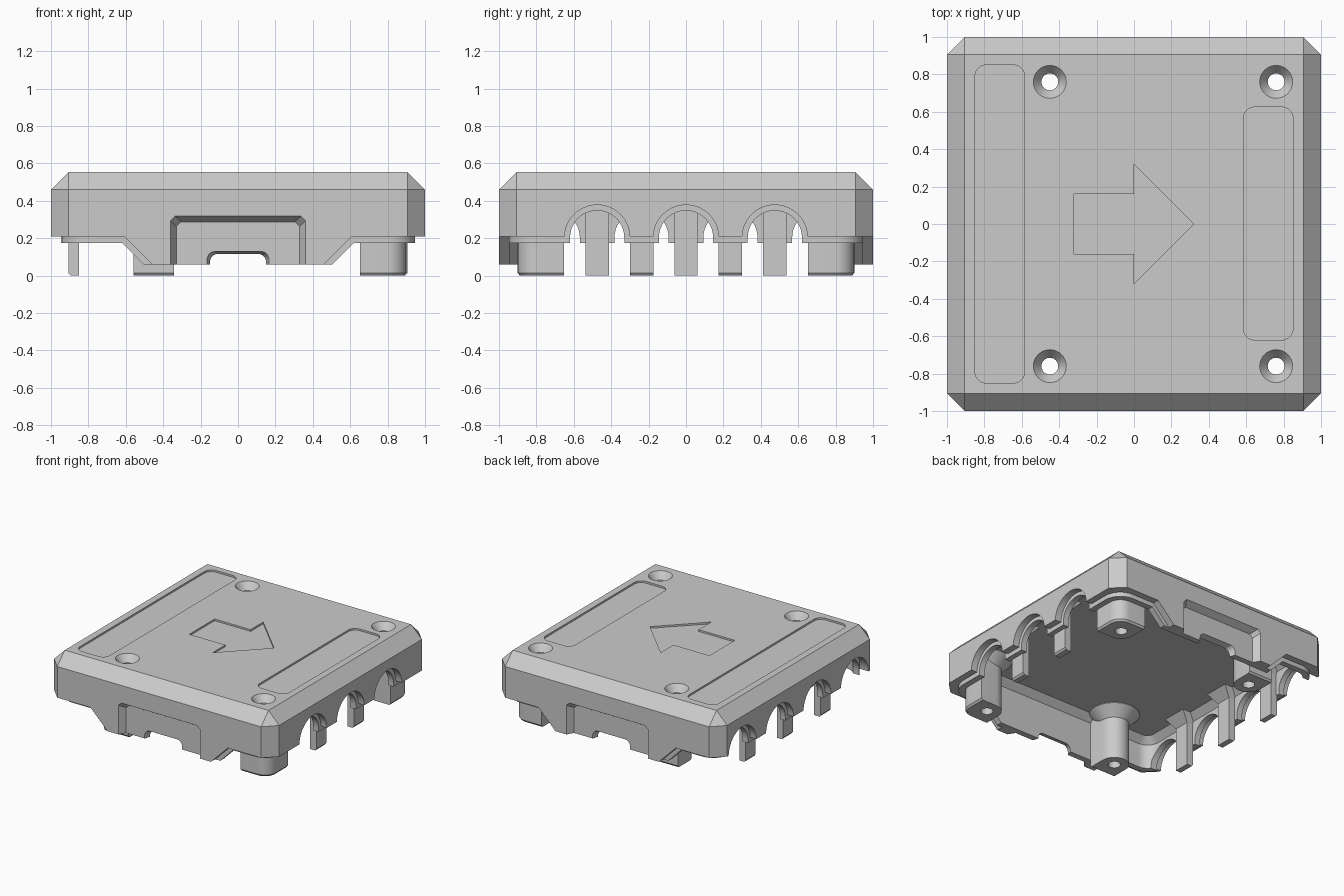
import bpy, bmesh, math

if "Cube" in bpy.data.objects:
    bpy.data.objects.remove(bpy.data.objects["Cube"])

grey = bpy.data.materials.new("plain grey")
grey.diffuse_color = (0.6, 0.6, 0.6, 1)
grey.use_nodes = True
grey.node_tree.nodes["Principled BSDF"].inputs["Base Color"].default_value = grey.diffuse_color


def loft(name, rings):
    """Closed solid through rings with equal point counts."""
    bm = bmesh.new()
    vs = [[bm.verts.new(p) for p in r] for r in rings]
    n = len(vs[0])
    bm.faces.new(vs[0])
    bm.faces.new(vs[-1])
    for a, b in zip(vs, vs[1:]):
        for i in range(n):
            j = (i + 1) % n
            bm.faces.new((a[i], a[j], b[j], b[i]))
    bmesh.ops.remove_doubles(bm, verts=bm.verts, dist=1e-5)
    bmesh.ops.recalc_face_normals(bm, faces=bm.faces)
    me = bpy.data.meshes.new(name)
    bm.to_mesh(me)
    bm.free()
    me.materials.append(grey)
    ob = bpy.data.objects.new(name, me)
    bpy.context.collection.objects.link(ob)
    return ob


def prism(name, pts, lo, hi, axis="z"):
    put = {"x": lambda a, b, h: (h, a, b),
           "y": lambda a, b, h: (a, h, b),
           "z": lambda a, b, h: (a, b, h)}[axis]
    return loft(name, [[put(a, b, h) for a, b in pts] for h in (lo, hi)])


def arc(cx, cy, r, a0, a1, n=8):
    return [(cx + r * math.cos(math.radians(a0 + (a1 - a0) * i / n)),
             cy + r * math.sin(math.radians(a0 + (a1 - a0) * i / n))) for i in range(n + 1)]


def rect(x0, x1, y0, y1, r=0.0):
    if r == 0:
        return [(x0, y0), (x1, y0), (x1, y1), (x0, y1)]
    return (arc(x1 - r, y1 - r, r, 0, 90) + arc(x0 + r, y1 - r, r, 90, 180)
            + arc(x0 + r, y0 + r, r, 180, 270) + arc(x1 - r, y0 + r, r, 270, 360))


def octagon(h, c, z):
    k = h - c
    return [(h, -k, z), (h, k, z), (k, h, z), (-k, h, z),
            (-h, k, z), (-h, -k, z), (-k, -h, z), (k, -h, z)]


def rounded(h, r, z):
    return [(x, y, z) for x, y in rect(-h, h, -h, h, r)]


def circle(x, y, r, z, n=32):
    return [(px, py, z) for px, py in arc(x, y, r, 0, 360, n)[:-1]]


def combine(ob, other, op):
    """Apply a boolean and discard the helper."""
    m = ob.modifiers.new("cut", "BOOLEAN")
    m.operation, m.object, m.solver = op, other, "EXACT"
    dg = bpy.context.evaluated_depsgraph_get()
    dg.update()
    me = bpy.data.meshes.new_from_object(ob.evaluated_get(dg))
    ob.modifiers.clear()
    ob.data = me
    bpy.data.objects.remove(other)


def cut(ob, other):
    combine(ob, other, "DIFFERENCE")


def add(ob, other):
    combine(ob, other, "UNION")


arches = [(1, y) for y in (-0.475, 0, 0.475)] + [(-1, y) for y in (-0.7125, -0.2375, 0.2375, 0.7125)]
tabs = [(1, y) for y in (-0.2375, 0.2375)] + [(-1, y) for y in (-0.475, 0, 0.475)]
posts = [(x, s) for x in (-0.45, 0.76) for s in (-1, 1)]
CEIL = 0.42


def trim(ob, edge, wide, narrow, radius):
    """Trim the side rims and open the cable arches."""
    for s in (-1, 1):
        cut(ob, prism("trim", [(s * 1.1, -0.1), (s * 1.1, edge), (s * wide, edge),
                               (s * narrow, 0.06), (s * narrow, -0.1)], -1.1, 1.1, "y"))
    for s, y in arches:
        pts = arc(y, 0.203, radius, 0, 180, 20) + [(y - radius, 0), (y + radius, 0)]
        cut(ob, prism("arch", pts, *sorted((s * 0.8, s * 1.1)), "x"))


# outer cover with chamfered rim and corners
cover = loft("cover", [octagon(1, 0.095, 0.06), octagon(1, 0.095, 0.46), octagon(0.905, 0, 0.555)])
cut(cover, loft("cavity", [octagon(0.93, 0.07, 0), octagon(0.93, 0.07, CEIL - 0.04),
                           octagon(0.89, 0.03, CEIL)]))
trim(cover, 0.21, 0.61, 0.46, 0.175)

# inner locating lip
lip = loft("lip", [rounded(0.947, 0.14, 0.06), rounded(0.947, 0.14, CEIL + 0.02)])
cut(lip, loft("cavity", [rounded(0.9, 0.1, 0), rounded(0.9, 0.1, CEIL - 0.05),
                         rounded(0.84, 0.04, CEIL + 0.01), rounded(0.84, 0.04, 0.5)]))
trim(lip, 0.175, 0.62, 0.505, 0.145)
add(cover, lip)

# recessed end panels with a backing and a rounded, tapered notch
for s in (-1, 1):
    add(cover, prism("backing", rect(-0.37, 0.37, 0.0601, 0.35), *sorted((s * 0.901, s * 0.975)), "y"))
    rings = []
    for y, w, z in ((1.02, 0.374, 0.33), (0.947, 0.33, 0.288)):
        c = 0.025
        rings.append([(-w, s * y, 0), (w, s * y, 0), (w, s * y, z - c),
                      (w - c, s * y, z), (c - w, s * y, z), (-w, s * y, z - c)])
    cut(cover, loft("recess", rings))
    cut(cover, loft("notch", [[(px, s * y, pz) for px, pz in rect(-w, w, -0.1, z, 0.045)]
                              for y, w, z in ((1.0, 0.183, 0.145), (0.89, 0.147, 0.114))]))

# screw posts, flat toward the walls and round inside, with flared tops
for x, s in posts:
    rings = []
    for z, d in ((0, 0.012), (0.015, 0), (CEIL + 0.03, 0)):
        o = 0.9 - d
        if x > 0:
            pts = (arc(0.8, 0.8, 0.1 - d, 0, 90) + [(x - 0.108, o)]
                   + arc(x, 0.76, 0.108, 180, 270) + [(o, 0.652)])
        else:
            pts = [(x + 0.108, o), (x - 0.108, o)] + arc(x, 0.76, 0.108, 180, 360, 16)
        rings.append([(px, s * py, z) for px, py in pts])
    add(cover, loft("post", rings))
    y = s * 0.76
    add(cover, loft("flare", [circle(x, y, 0.1, CEIL - 0.09), circle(x, y, 0.185, CEIL - 0.005),
                              circle(x, y, 0.185, CEIL + 0.03)]))

# locating tabs between the arches, widening at the ceiling
for s, y in tabs:
    rings = []
    for z, d, inner, w in ((0, 0.012, 0.85, 0.0625), (0.015, 0, 0.85, 0.0625), (0.35, 0, 0.85, 0.0625),
                           (CEIL, 0, 0.78, 0.1), (CEIL + 0.03, 0, 0.78, 0.1)):
        a, b = sorted((s * inner, s * (0.907 - d)))
        rings.append([(px, py, z) for px, py in rect(a, b, y - w, y + w)])
    add(cover, loft("tab", rings))

# countersunk screw holes
for x, s in posts:
    y = s * 0.76
    cut(cover, loft("hole", [circle(x, y, 0.045, -0.1), circle(x, y, 0.045, 0.50),
                             circle(x, y, 0.088, 0.555), circle(x, y, 0.088, 0.6)]))

# shallow label recesses and arrow on the top
cut(cover, prism("label", rect(-0.85, -0.585, -0.85, 0.85, 0.06), 0.541, 0.6))
cut(cover, prism("label", rect(0.585, 0.85, -0.62, 0.625, 0.06), 0.541, 0.6))
cut(cover, prism("arrow", [(-0.32, -0.16), (0, -0.16), (0, -0.32), (0.32, 0),
                           (0, 0.32), (0, 0.16), (-0.32, 0.16)], 0.541, 0.6))

bpy.context.view_layer.objects.active = cover
cover.select_set(True)
bpy.ops.object.shade_smooth_by_angle(angle=math.radians(25))
